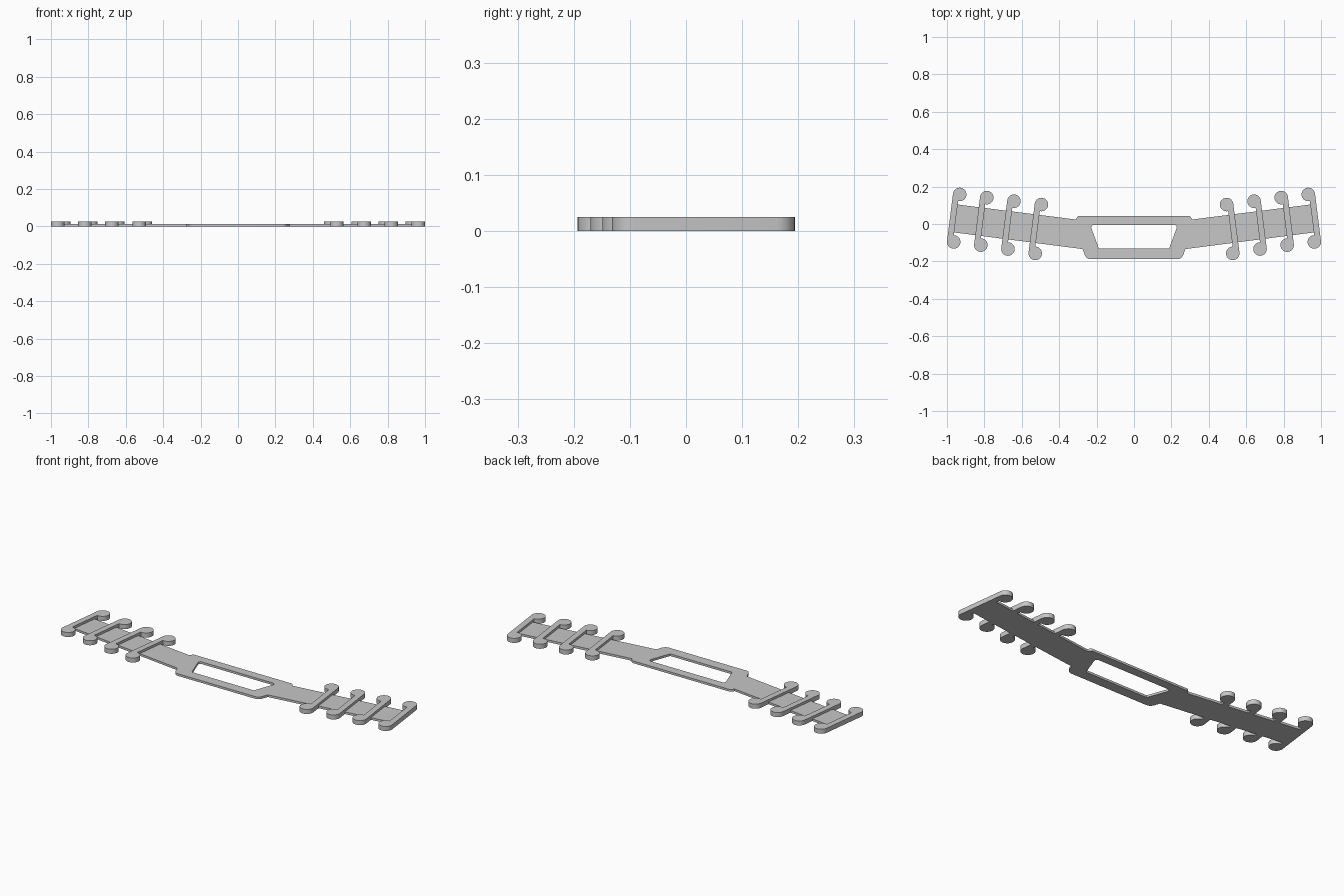
import bpy, bmesh, math
from mathutils import Vector

if "Cube" in bpy.data.objects:
    bpy.data.objects.remove(bpy.data.objects["Cube"])

STRAP_H, HOOK_H = 0.012, 0.025
R, BAR_W = 0.036, 0.032          # hook knob radius and bar width

grey = bpy.data.materials.new("plastic grey")
grey.diffuse_color = (0.57, 0.57, 0.57, 1)
grey.use_nodes = True
grey.node_tree.nodes["Principled BSDF"].inputs["Base Color"].default_value = grey.diffuse_color


def rounded(corners, steps=5):
    """Polygon from (x, y, radius) corners, with each corner filleted."""
    out, n = [], len(corners)
    for i, (x, y, r) in enumerate(corners):
        p = Vector((x, y))
        if r == 0:
            out.append(p)
            continue
        a = (Vector(corners[i - 1][:2]) - p).normalized()
        b = (Vector(corners[(i + 1) % n][:2]) - p).normalized()
        half = a.angle(b) / 2
        centre = p + (a + b).normalized() * r / math.sin(half)
        t = r / math.tan(half)
        s, e = p + a * t - centre, p + b * t - centre
        for k in range(steps + 1):
            out.append(centre + s.lerp(e, k / steps).normalized() * r)
    return out


def plate(name, loops, height):
    """Flat plate of the given height; later loops are holes."""
    cu = bpy.data.curves.new(name, 'CURVE')
    cu.dimensions, cu.fill_mode, cu.extrude = '2D', 'BOTH', height / 2
    for pts in loops:
        sp = cu.splines.new('POLY')
        sp.points.add(len(pts) - 1)
        sp.use_cyclic_u = True
        for q, p in zip(sp.points, pts):
            q.co = (p[0], p[1], 0, 1)
    tmp = bpy.data.objects.new(name + " outline", cu)
    bpy.context.collection.objects.link(tmp)
    dg = bpy.context.evaluated_depsgraph_get()
    me = bpy.data.meshes.new_from_object(tmp.evaluated_get(dg))
    bpy.data.objects.remove(tmp)
    bm = bmesh.new()
    bm.from_mesh(me)
    bmesh.ops.remove_doubles(bm, verts=bm.verts, dist=1e-5)
    bmesh.ops.translate(bm, verts=bm.verts, vec=(0, 0, height / 2))
    bmesh.ops.recalc_face_normals(bm, faces=bm.faces)
    bm.to_mesh(me)
    bm.free()
    me.materials.clear()
    me.materials.append(grey)
    ob = bpy.data.objects.new(name, me)
    bpy.context.collection.objects.link(ob)
    bpy.ops.object.select_all(action='DESELECT')
    ob.select_set(True)
    bpy.context.view_layer.objects.active = ob
    bpy.ops.object.shade_smooth_by_angle(angle=math.radians(30))
    return ob


def mirrored(half):
    """Close a right-hand outline with its mirror image."""
    return half + [(-x, y, r) for x, y, r in reversed(half)]


# Strap with the widened centre frame and its window
strap = mirrored([(0.255, -0.187, 0.03), (0.275, -0.134, 0),
                  (0.977, -0.043, 0), (0.958, 0.106, 0),
                  (0.312, 0.024, 0), (0.300, 0.043, 0.015)])
window = mirrored([(0.188, -0.131, 0), (0.234, -0.005, 0.012)])
plate("strap", [rounded(strap), rounded(window)], STRAP_H)


# Hooks: slanted bar with a round knob at each end, knobs facing inwards
def hook(name, top, bottom, side):
    top, bottom = Vector(top), Vector(bottom)
    u = (top - bottom).normalized()
    v = Vector((u.y, -u.x))
    neck = math.acos((BAR_W - R) / R)
    pts = []
    for c, a0, a1 in ((bottom, -math.pi, neck), (top, -neck, math.pi)):
        for k in range(29):
            a = a0 + (a1 - a0) * k / 28
            pts.append(c + R * (v * math.cos(a) + u * math.sin(a)))
    plate(name, [[(side * p.x, p.y) for p in pts]], HOOK_H)


KNOBS = [((-0.932, 0.158), (-0.964, -0.096)), ((-0.787, 0.141), (-0.819, -0.113)),
         ((-0.642, 0.122), (-0.674, -0.134)), ((-0.495, 0.104), (-0.528, -0.157))]
for side, label in ((1, "left"), (-1, "right")):
    for i, (t, b) in enumerate(KNOBS):
        hook(f"{label}_hook_{i + 1}", t, b, side)
